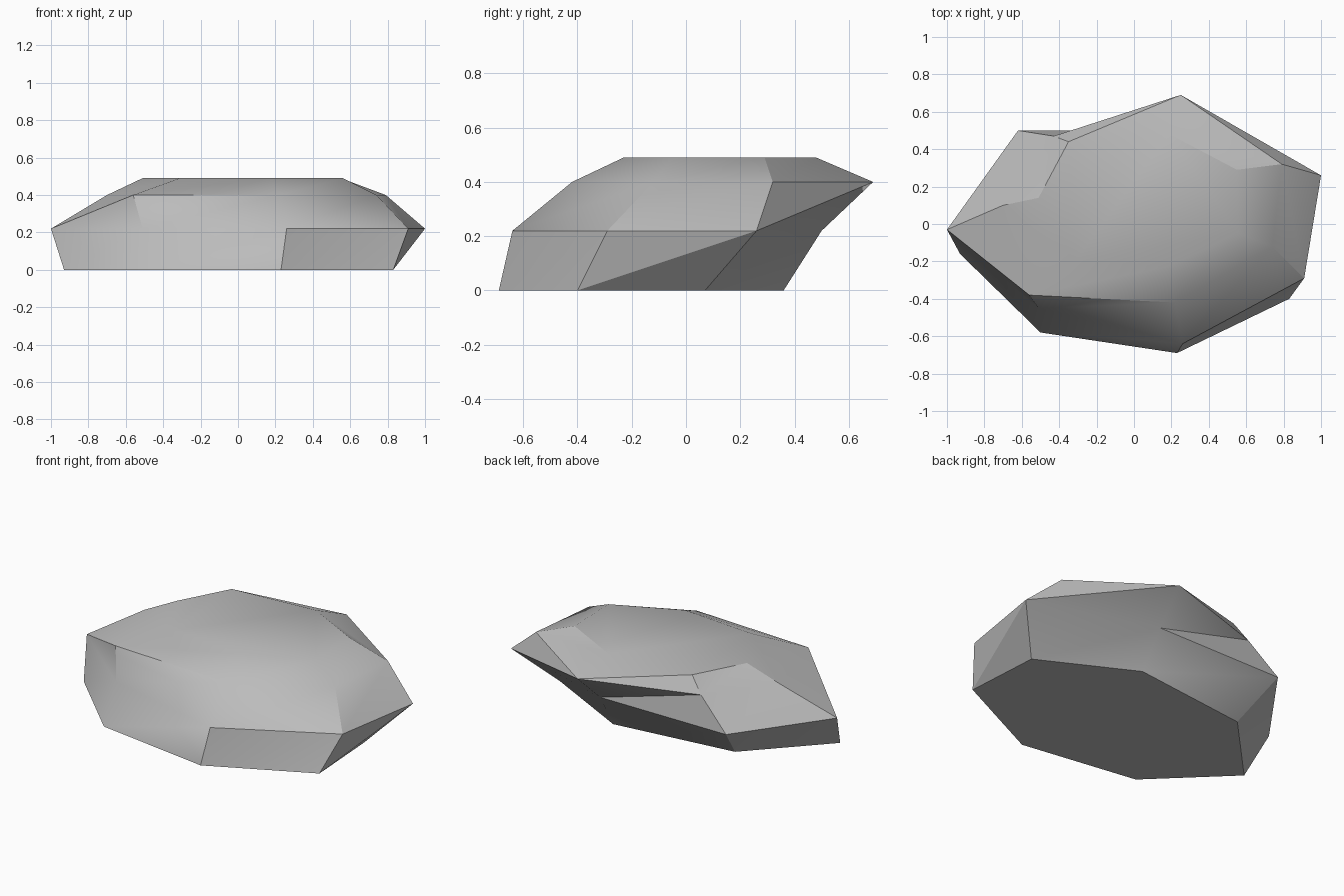
import bpy
import bmesh
import math

default_cube = bpy.data.objects.get("Cube")
if default_cube:
    bpy.data.objects.remove(default_cube, do_unlink=True)


def make_material(name, colour):
    material = bpy.data.materials.new(name)
    material.use_nodes = True
    material.diffuse_color = colour
    shader = material.node_tree.nodes["Principled BSDF"]
    shader.inputs["Base Color"].default_value = colour
    shader.inputs["Roughness"].default_value = 0.9
    return material


def add_ring(mesh, height, outline):
    return [mesh.verts.new((x, y, height)) for x, y in outline]


def bridge_rings(mesh, lower, upper):
    """Join two rings with triangles that all lean the same way."""
    count = len(lower)
    for index in range(count):
        following = (index + 1) % count
        mesh.faces.new((lower[index], lower[following], upper[following]))
        mesh.faces.new((lower[index], upper[following], upper[index]))


# Seven-sided outlines of the boulder, counter-clockwise from its -x tip
base = [(-.93, -.16), (-.5, -.58), (.23, -.69), (.83, -.4),
        (.8, .07), (.24, .36), (-.52, .27)]
belly = [(-1, -.03), (-.51, -.45), (.26, -.64), (.91, -.29),
         (1, .26), (.23, .5), (-.62, .5)]
shoulder = [(-.7, .1), (-.56, -.38), (.22, -.42), (.74, -.12),
            (.79, .32), (.25, .69), (-.43, .47)]
crown = [(-.51, .14), (-.31, -.19), (.17, -.23), (.56, -.05),
         (.55, .29), (.19, .48), (-.35, .44)]

# Stack the rings, bridge neighbours and close both ends
mesh = bmesh.new()
levels = [(0, base), (.22, belly), (.4, shoulder), (.49, crown)]
rings = [add_ring(mesh, height, outline) for height, outline in levels]
for lower, upper in zip(rings, rings[1:]):
    bridge_rings(mesh, lower, upper)
mesh.faces.new(list(reversed(rings[0])))
mesh.faces.new(rings[-1])
bmesh.ops.recalc_face_normals(mesh, faces=mesh.faces)

boulder_mesh = bpy.data.meshes.new("boulder")
mesh.to_mesh(boulder_mesh)
mesh.free()
boulder_mesh.materials.append(make_material("stone grey", (.5, .5, .5, 1)))

boulder = bpy.data.objects.new("boulder", boulder_mesh)
bpy.context.collection.objects.link(boulder)

# Soft shading across shallow facets, crisp steep edges
bpy.ops.object.select_all(action="DESELECT")
boulder.select_set(True)
bpy.context.view_layer.objects.active = boulder
bpy.ops.object.shade_smooth_by_angle(angle=math.radians(30))
